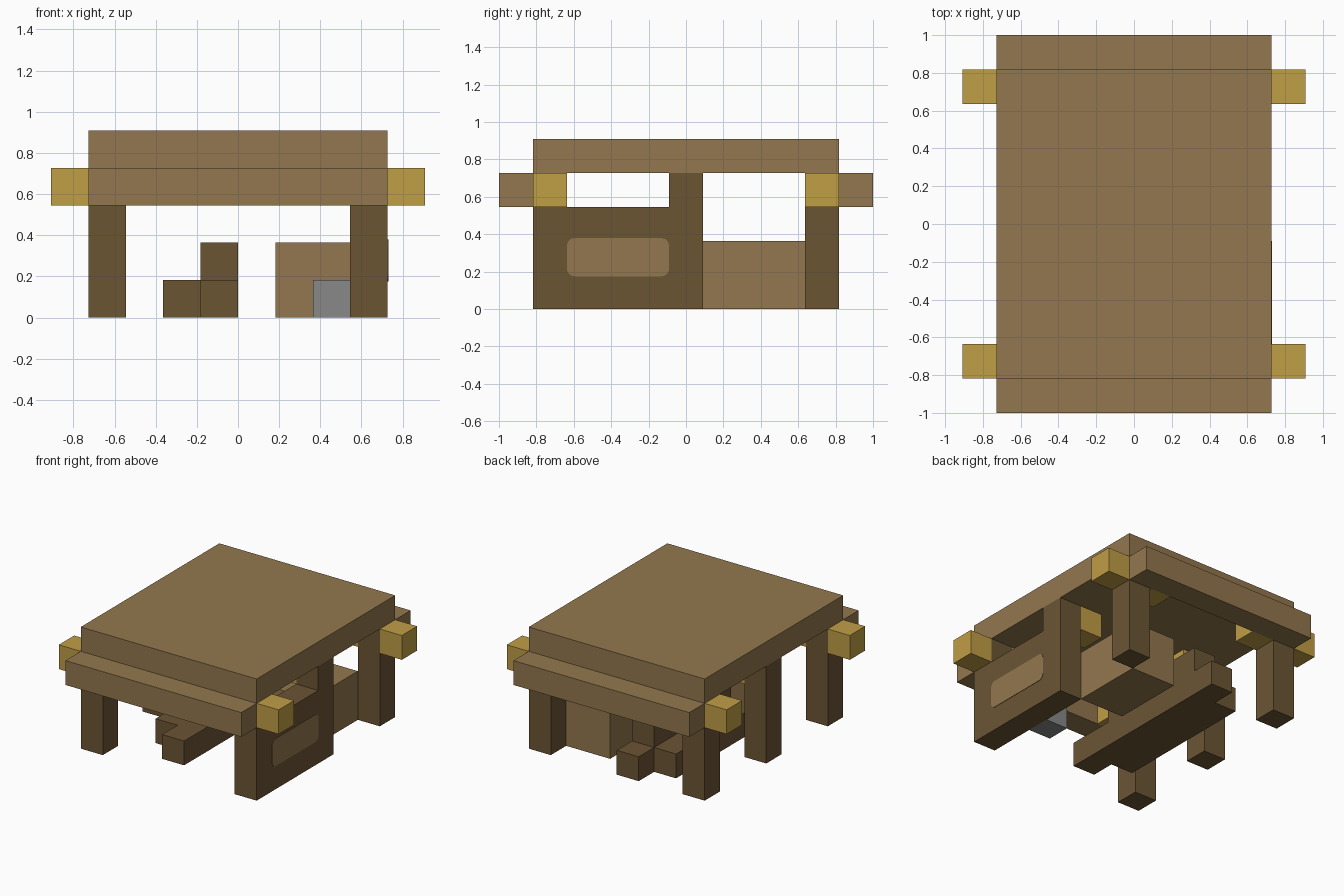
import bpy
import bmesh
import math
from mathutils import Vector

cube = bpy.data.objects.get("Cube")
if cube:
    bpy.data.objects.remove(cube, do_unlink=True)

U = 2 / 11  # one beam width


def material(name, rgb):
    mat = bpy.data.materials.new(name)
    mat.use_nodes = True
    colour = (*rgb, 1)
    mat.diffuse_color = colour
    mat.node_tree.nodes["Principled BSDF"].inputs["Base Color"].default_value = colour
    return mat


BROWN = material("light brown wood", (0.29, 0.185, 0.077))
DARK = material("dark brown wood", (0.147, 0.091, 0.034))
GOLD = material("golden pegs", (0.527, 0.342, 0.061))
GREY = material("grey metal", (0.246, 0.246, 0.246))


def finish(name, bm, mat):
    bmesh.ops.recalc_face_normals(bm, faces=bm.faces)
    mesh = bpy.data.meshes.new(name)
    bm.to_mesh(mesh)
    bm.free()
    mesh.materials.append(mat)
    obj = bpy.data.objects.new(name, mesh)
    bpy.context.collection.objects.link(obj)
    return obj


def box(name, x, y, z, mat):
    """Box from three (low, high) ranges given in beam widths."""
    bm = bmesh.new()
    bmesh.ops.create_cube(bm, size=1)
    for v in bm.verts:
        v.co = Vector([U * (lo + (hi - lo) * (c + 0.5))
                       for c, (lo, hi) in zip(v.co, (x, y, z))])
    return finish(name, bm, mat)


def mirrored(side, lo, hi):
    return tuple(sorted((side * lo, side * hi)))


# Roof slab and the rails along its front and back
box("roof", (-4, 4), (-4.5, 4.5), (4, 5), BROWN)
for end, s in (("front", -1), ("back", 1)):
    box(end + "_rail", (-4, 4), mirrored(s, 4.5, 5.5), (3, 4), BROWN)

# Posts with pegs: inside on all, outside on the corner posts
for side, s in (("left", 1), ("right", -1)):
    for place, y in (("front", -4), ("middle", 0), ("back", 4)):
        span = (y - 0.5, y + 0.5)
        name = f"{place}_{side}"
        box(name + "_post", mirrored(s, 3, 4), span, (0, 4), DARK)
        box(name + "_inner_peg", mirrored(s, 2, 3), span, (3, 4), GOLD)
        if y:
            box(name + "_outer_peg", mirrored(s, 4, 5), span, (3, 4), GOLD)

# Side wall with a rounded light plate
box("side_wall", (3, 4), (-3.5, -0.5), (0, 3), DARK)
bm = bmesh.new()
ring = []
half_y, half_z, r = 0.273, 0.102, 0.04
for i in range(4):
    for k in range(5):
        a = math.radians(90 * i + 22.5 * k)
        cy = (half_y - r) * (1 if i in (0, 3) else -1)
        cz = (half_z - r) * (1 if i < 2 else -1)
        ring.append(bm.verts.new((4 * U, cy + r * math.cos(a) - 2 * U,
                                  cz + r * math.sin(a) + 0.277)))
face = bm.faces.new(ring)
top = bmesh.ops.extrude_face_region(bm, geom=[face])["geom"]
bmesh.ops.translate(bm, vec=(0.003, 0, 0),
                    verts=[g for g in top if isinstance(g, bmesh.types.BMVert)])
finish("wall_plate", bm, BROWN)

# Counter and the small block beside the wall
box("counter", (1, 3), (0.5, 3.5), (0, 2), BROWN)
box("grey_block", (2, 3), (-2.5, -1.5), (0, 1), GREY)

# Bench: base beam, seat and backrest
box("bench_base", (-1, 0), (-3.5, 4.5), (0, 1), DARK)
box("bench_seat", (-2, -1), (-2.5, 3.5), (0, 1), DARK)
box("bench_back", (-1, 0), (-1.5, 3.5), (1, 2), DARK)
